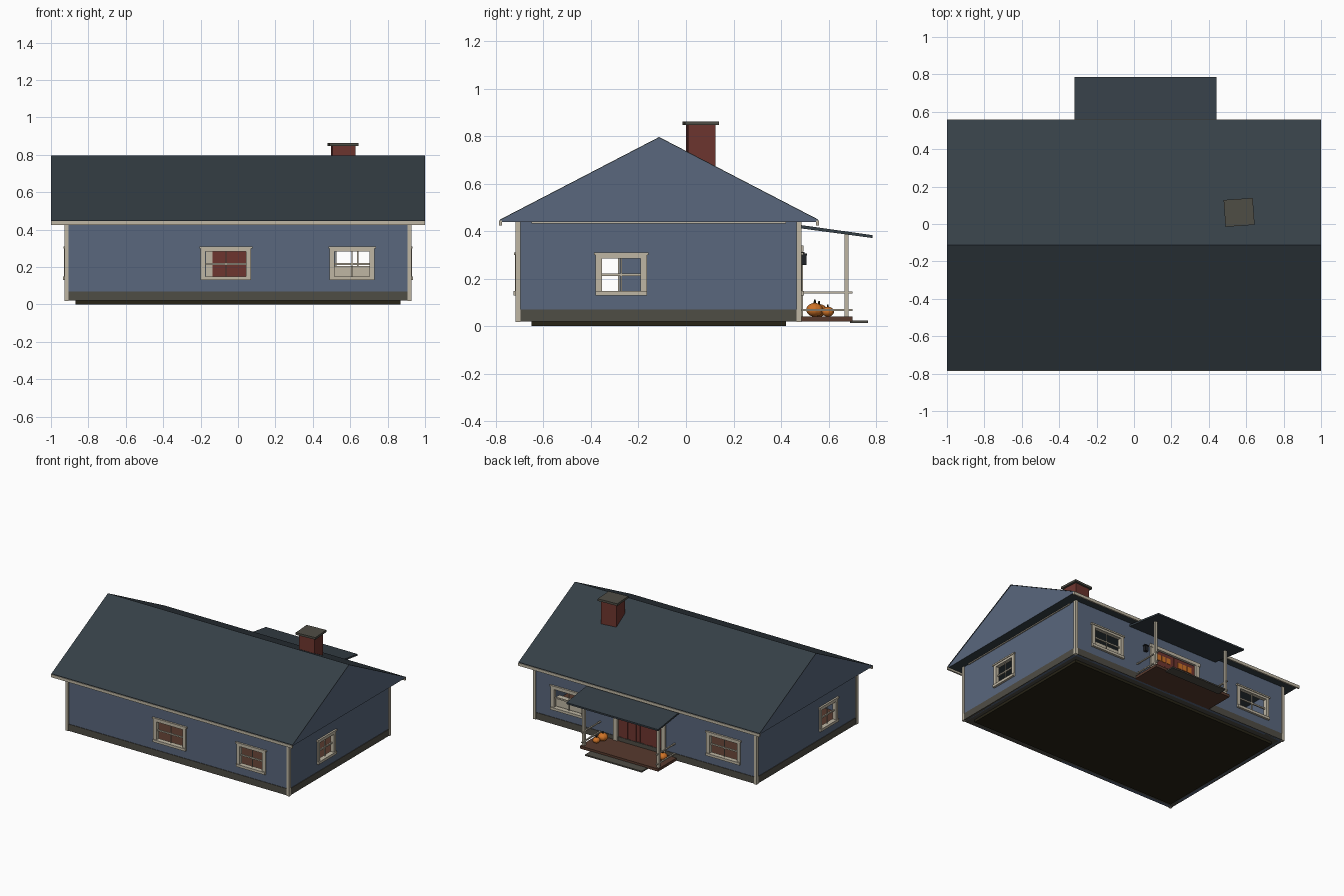
import bpy, bmesh, math
from mathutils import Matrix, Vector

if "Cube" in bpy.data.objects:
    bpy.data.objects.remove(bpy.data.objects["Cube"])


def material(name, rgb):
    m = bpy.data.materials.new(name)
    m.diffuse_color = (*rgb, 1)
    m.use_nodes = True
    m.node_tree.nodes["Principled BSDF"].inputs["Base Color"].default_value = m.diffuse_color
    return m


BLUE = material("siding blue", (0.10, 0.135, 0.205))
SLATE = material("roof slate", (0.036, 0.050, 0.062))
CREAM = material("trim cream", (0.52, 0.47, 0.37))
STONE = material("foundation grey", (0.078, 0.074, 0.060))
RED = material("brick red", (0.155, 0.036, 0.028))
BROWN = material("deck brown", (0.095, 0.042, 0.027))
ORANGE = material("pumpkin orange", (0.62, 0.17, 0.02))
DARK = material("underside dark", (0.020, 0.017, 0.008))
BLACK = material("lantern black", (0.014, 0.016, 0.020))


def finish(name, bm, *mats):
    bmesh.ops.recalc_face_normals(bm, faces=bm.faces)
    me = bpy.data.meshes.new(name)
    bm.to_mesh(me)
    bm.free()
    for m in mats:
        me.materials.append(m)
    ob = bpy.data.objects.new(name, me)
    bpy.context.collection.objects.link(ob)
    return ob


def boxes(name, mat, pairs):
    """One object from boxes given by opposite corners."""
    bm = bmesh.new()
    for a, b in pairs:
        a, b = Vector(a), Vector(b)
        size = [abs(v) for v in b - a]
        bmesh.ops.create_cube(bm, size=1, matrix=Matrix.Translation((a + b) / 2) @ Matrix.Diagonal((*size, 1)))
    return finish(name, bm, mat)


def prism(name, profile, x0, x1, *mats):
    """Extrude a y-z profile along x."""
    bm = bmesh.new()
    f = bm.faces.new([bm.verts.new((x0, y, z)) for y, z in profile])
    ext = bmesh.ops.extrude_face_region(bm, geom=[f])["geom"]
    bmesh.ops.translate(bm, verts=[v for v in ext if isinstance(v, bmesh.types.BMVert)], vec=(x1 - x0, 0, 0))
    bm.normal_update()
    if len(mats) > 1:
        for face in bm.faces:
            face.material_index = 1 if abs(face.normal.x) > 0.9 else 0
    return finish(name, bm, *mats)


X, Y0, Y1 = 0.92, -0.71, 0.48
BOTTOM, TOP, THICK = 0.02, 0.44, 0.02

# each side maps (along wall, outward, height) to world space
SIDES = {
    "front": lambda u, d, z: (u, Y0 - d, z),
    "back": lambda u, d, z: (u, Y1 + d, z),
    "right": lambda u, d, z: (X + d, u, z),
    "left": lambda u, d, z: (-X - d, u, z),
}
WZ = (0.145, 0.29)
WINDOWS = {
    "front": [(-0.18, 0.05), (0.51, 0.71)],
    "back": [(-0.77, -0.53), (0.52, 0.76)],
    "right": [(-0.36, -0.185)],
    "left": [(-0.455, -0.28)],
}
DOOR = (-0.14, 0.23, 0.04, 0.315)

# walls with real openings
for side, at in SIDES.items():
    u0, u1 = (-X, X) if side in ("front", "back") else (Y0 + THICK, Y1 - THICK)
    holes = [(a, b, *WZ) for a, b in WINDOWS[side]]
    if side == "back":
        holes.append(DOOR)
    parts, u = [], u0
    for a, b, z0, z1 in sorted(holes):
        parts += [(u, a, BOTTOM, TOP), (a, b, BOTTOM, z0), (a, b, z1, TOP)]
        u = b
    parts.append((u, u1, BOTTOM, TOP))
    boxes(side + "_wall", BLUE, [(at(a, -THICK, z0), at(b, 0, z1)) for a, b, z0, z1 in parts])

    # window casing, header, sill and muntins
    for i, (a, b) in enumerate(WINDOWS[side]):
        z0, z1 = WZ
        mid, zm, c = (a + b) / 2, (z0 + z1) / 2, 0.02
        bar = lambda p, q, r, s, d0, d1: (at(p, d0, r), at(q, d1, s))
        boxes(f"{side}_window_frame_{i + 1}", CREAM, [
            bar(a - c, a + 0.006, z0, z1, -0.02, 0.009),
            bar(b - 0.006, b + c, z0, z1, -0.02, 0.009),
            bar(a - c, b + c, z1 - 0.006, z1 + 0.01, -0.02, 0.009),
            bar(a - c - 0.007, b + c + 0.007, z1 + 0.01, z1 + 0.021, 0, 0.014),
            bar(a - c, b + c, z0 - 0.015, z0 + 0.004, -0.02, 0.016),
            bar(a, b, zm - 0.006, zm + 0.004, -0.014, -0.004),
            bar(mid - 0.003, mid + 0.003, z0, z1, -0.012, -0.006),
        ])

# foundation, floor and ground slab
boxes("foundation", STONE, [((-X - 0.004, Y0 - 0.004, 0.02), (X + 0.004, Y1 + 0.004, 0.07))])
boxes("floor", BROWN, [((-0.9, -0.69, 0.07), (0.9, 0.46, 0.075))])
boxes("ground_slab", DARK, [((-0.87, -0.65, 0), (0.87, 0.42, 0.02))])
boxes("sideboard", CREAM, [((0.50, 0.40, 0.075), (0.77, 0.45, 0.205))])

# corner boards wrap each corner
corners = []
for sx in (-1, 1):
    for y, sy in ((Y0, -1), (Y1, 1)):
        corners.append(((sx * (X - 0.014), y - sy * 0.014, 0.018), (sx * (X + 0.007), y + sy * 0.007, 0.438)))
boxes("corner_boards", CREAM, corners)

# main roof with blue gables
EAVE_F, EAVE_B, RIDGE = (-0.782, 0.445), (0.556, 0.445), (-0.113, 0.792)
prism("roof", [EAVE_F, (EAVE_F[0], 0.438), (EAVE_B[0], 0.438), EAVE_B, RIDGE], -0.996, 0.996, SLATE, BLUE)
for tag, (ey, ez) in (("front", EAVE_F), ("back", EAVE_B)):
    ry, rz = RIDGE
    prism(tag + "_shingles", [(ey, ez), (ry, rz), (ry, rz + 0.004), (ey, ez + 0.004)], -1, 1, SLATE)
boxes("fascia_boards", CREAM, [
    ((-1, -0.786, 0.424), (1, -0.774, 0.445)),
    ((-1, 0.548, 0.424), (1, 0.560, 0.445)),
])
boxes("gable_frieze", CREAM, [((s * X, -0.65, 0.432), (s * (X + 0.008), 0.42, 0.439)) for s in (-1, 1)])

# chimney with slightly turned cap
turn = Matrix.Translation((0.562, 0.062, 0)) @ Matrix.Rotation(math.radians(4), 4, "Z")
stack = boxes("chimney_stack", RED, [((-0.062, -0.058, 0.6), (0.062, 0.058, 0.85))])
cap = boxes("chimney_cap", STONE, [((-0.078, -0.072, 0.846), (0.078, 0.072, 0.862))])
for ob in (stack, cap):
    ob.matrix_world = turn

# porch
prism("porch_roof", [(0.48, 0.412), (0.785, 0.371), (0.785, 0.383), (0.48, 0.426)], -0.318, 0.442, SLATE)
boxes("porch_deck", BROWN, [((-0.26, 0.475, 0.02), (0.39, 0.70, 0.04))])
boxes("porch_step", STONE, [((-0.17, 0.69, 0.014), (0.30, 0.766, 0.024))])
POSTS = (-0.244, 0.374)
boxes("porch_posts", CREAM, [((x - 0.009, 0.666, 0.04), (x + 0.009, 0.684, 0.388)) for x in POSTS])
boxes("porch_rails", CREAM, [((x - 0.005, 0.48, z - 0.004), (x + 0.005, 0.70, z + 0.004))
                             for x in POSTS for z in (0.068, 0.142)])

# double door with frame, panels and glowing panes
da, db, dz0, dz1 = DOOR
dm = (da + db) / 2
boxes("door_leaves", RED, [((da, 0.462, dz0), (dm - 0.002, 0.476, dz1)), ((dm + 0.002, 0.462, dz0), (db, 0.476, dz1))])
boxes("door_frame", CREAM, [
    ((da - 0.03, 0.455, dz0), (da + 0.004, 0.492, dz1)),
    ((db - 0.004, 0.455, dz0), (db + 0.03, 0.492, dz1)),
    ((da - 0.035, 0.455, dz1), (db + 0.035, 0.494, dz1 + 0.025)),
])
panes, panels = [], []
for c in (da + (db - da) / 4, db - (db - da) / 4):
    for k in (-1, 0, 1):
        x = c + k * 0.042
        panes.append(((x - 0.017, 0.475, 0.245), (x + 0.017, 0.479, 0.288)))
    for k in (-1, 1):
        x = c + k * 0.036
        panels.append(((x - 0.025, 0.475, 0.07), (x + 0.025, 0.481, 0.215)))
boxes("door_panes", ORANGE, panes)
boxes("door_panels", RED, panels)

# wall lantern
boxes("lantern", BLACK, [
    ((0.298, 0.486, 0.258), (0.322, 0.506, 0.298)),
    ((0.294, 0.482, 0.298), (0.326, 0.509, 0.305)),
    ((0.306, 0.48, 0.305), (0.314, 0.498, 0.312)),
])


# ribbed pumpkins with stems
def pumpkin(n, x, y, r):
    bm = bmesh.new()
    bmesh.ops.create_uvsphere(bm, u_segments=32, v_segments=12, radius=r)
    for v in bm.verts:
        a = math.atan2(v.co.y, v.co.x)
        rib = 0.93 + 0.07 * abs(math.cos(4 * a))
        v.co = Vector((v.co.x * rib, v.co.y * rib, v.co.z * 0.8))
    for f in bm.faces:
        f.smooth = True
    finish(f"pumpkin_{n}", bm, ORANGE).location = (x, y, 0.04 + r * 0.8)
    bm = bmesh.new()
    bmesh.ops.create_cone(bm, cap_ends=True, segments=6, radius1=r * 0.16, radius2=r * 0.1, depth=r * 0.5)
    finish(f"pumpkin_stem_{n}", bm, DARK).location = (x, y, 0.04 + r * 1.75)


for n, p in enumerate([(0.31, 0.542, 0.036), (0.325, 0.597, 0.026), (-0.2, 0.56, 0.033)]):
    pumpkin(n + 1, *p)
